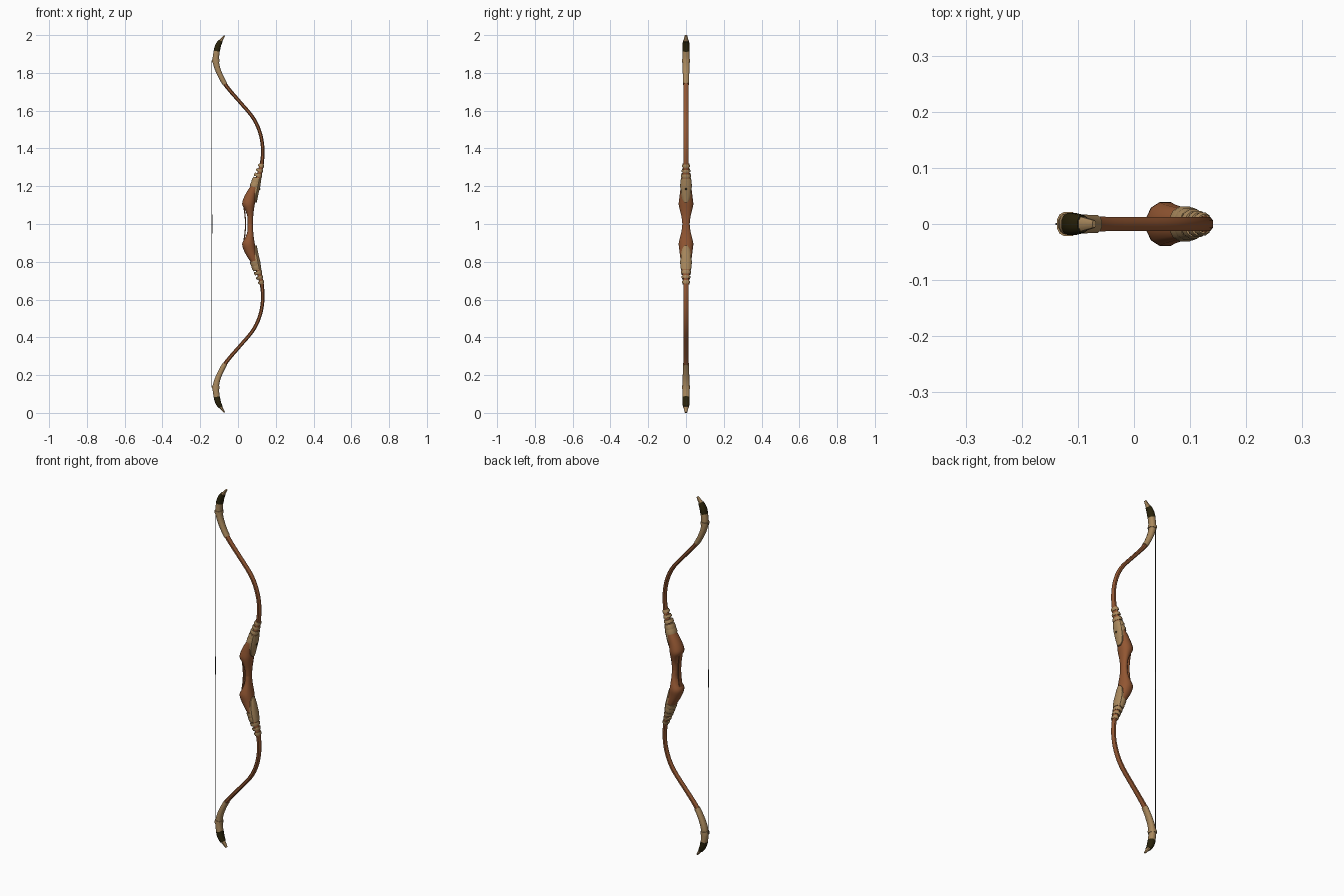
import bpy, bmesh, math
from mathutils import Vector

if "Cube" in bpy.data.objects:
    bpy.data.objects.remove(bpy.data.objects["Cube"])


def material(name, rgb):
    m = bpy.data.materials.new(name)
    m.diffuse_color = (*rgb, 1)
    m.use_nodes = True
    m.node_tree.nodes["Principled BSDF"].inputs["Base Color"].default_value = m.diffuse_color
    return m


WOOD = material("red brown wood", (0.29, 0.094, 0.032))
WRAP = material("tan leather", (0.40, 0.25, 0.11))
HORN = material("dark horn", (0.022, 0.016, 0.003))
STRING = material("grey string", (0.07, 0.07, 0.07))


def spline(rows, steps=8):
    """Catmull-Rom through rows of numbers."""
    pts = [Vector(r) for r in rows]
    pts = [pts[0] * 2 - pts[1]] + pts + [pts[-1] * 2 - pts[-2]]
    out = []
    for a, b, c, d in zip(pts, pts[1:], pts[2:], pts[3:]):
        for i in range(steps):
            t = i / steps
            out.append(0.5 * (2 * b + (c - a) * t + (2 * a - 5 * b + 4 * c - d) * t * t
                              + (3 * b - a - 3 * c + d) * t ** 3))
    return out + [pts[-2]]


def sweep(name, rows, mat, sides=12, power=0.8, angle=40, follow=True):
    """Loft oval sections (x, z, half thickness, half width), mirrored about z = 1."""
    for tag, flip in (("upper", 1), ("lower", -1)):
        bm = bmesh.new()
        rings = []
        for i, (x, z, t, w) in enumerate(rows):
            p, q = rows[max(i - 1, 0)], rows[min(i + 1, len(rows) - 1)]
            d = Vector((q[0] - p[0], q[1] - p[1])).normalized() if follow else Vector((0, 1))
            ring = []
            for k in range(sides):
                a = 2 * math.pi * (k + 0.5) / sides
                u = math.copysign(abs(math.cos(a)) ** power, math.cos(a)) * t
                v = math.copysign(abs(math.sin(a)) ** power, math.sin(a)) * w
                ring.append(bm.verts.new((x + d.y * u, v, 1 + flip * (z - d.x * u - 1))))
            rings.append(ring)
        for r, s in zip(rings, rings[1:]):
            for k in range(sides):
                n = (k + 1) % sides
                bm.faces.new((r[k], r[n], s[n], s[k]))
        bm.faces.new(rings[0])
        bm.faces.new(rings[-1])
        finish(tag + "_" + name, bm, mat, angle)


def finish(name, bm, mat, angle=40):
    bmesh.ops.recalc_face_normals(bm, faces=bm.faces)
    me = bpy.data.meshes.new(name)
    bm.to_mesh(me)
    bm.free()
    me.materials.append(mat)
    ob = bpy.data.objects.new(name, me)
    bpy.context.collection.objects.link(ob)
    bpy.ops.object.select_all(action='DESELECT')
    ob.select_set(True)
    bpy.context.view_layer.objects.active = ob
    bpy.ops.object.shade_smooth_by_angle(angle=math.radians(angle))
    return ob


# Recurve limb centre line: x, z, half thickness, half width
LIMB = spline([
    (0.108, 1.24, .013, .017), (0.126, 1.32, .011, .014), (0.131, 1.40, .010, .013),
    (0.116, 1.485, .010, .013), (0.078, 1.565, .010, .013), (0.002, 1.655, .010, .013),
    (-0.065, 1.735, .011, .014), (-0.104, 1.81, .013, .016), (-0.117, 1.86, .015, .017),
    (-0.115, 1.90, .015, .017), (-0.103, 1.95, .012, .016), (-0.071, 1.998, .003, .006)])


def limb_at(z, extra=0.0):
    for a, b in zip(LIMB, LIMB[1:]):
        if z <= b[1]:
            break
    p = a.lerp(b, (z - a[1]) / (b[1] - a[1]))
    return (p[0], z, p[2] + extra, p[3] + extra)


def limb_slice(z0, z1, n, extra=0.0):
    return [limb_at(z0 + (z1 - z0) * i / n, extra) for i in range(n + 1)]


# Limbs, leather tip sleeves, dark horn caps and pale points
sweep("limb", limb_slice(1.25, 1.77, 24), WOOD, 8)
sweep("tip_sleeve", limb_slice(1.74, 1.925, 10, 0.002), WRAP)
sweep("horn_cap", limb_slice(1.915, 1.97, 6, 0.003), HORN)
sweep("tip_point", limb_slice(1.962, 1.998, 4, 0.001), WRAP, 8)

# Leather nock collar holding the string
sweep("nock_collar", limb_slice(1.855, 1.872, 2, 0.005), WRAP)

# Riser with flared shoulders: back x, front x, height, half width
RISER = [(.050, .080, 1.0, .020), (.049, .081, 1.04, .025), (.036, .085, 1.075, .034),
         (.021, .090, 1.105, .040), (.030, .096, 1.14, .036), (.052, .106, 1.18, .031),
         (.076, .116, 1.215, .026), (.098, .126, 1.26, .020), (.115, .137, 1.32, .015)]
riser = spline([((a + b) / 2, z, (b - a) / 2, w) for a, b, z, w in RISER], 3)
sweep("riser", [tuple(r) for r in riser], WOOD, 12, 0.9, 50, False)

# Narrow grip strip standing off the back of the riser
sweep("grip_strip", [(.040, 1.0, .003, .012), (.038, 1.04, .003, .013),
                     (.032, 1.09, .004, .014)], WOOD, 8, 0.6)

# Leather binding over the riser ends; the outer turns leave wood showing between
for i, (z, h) in enumerate(((1.195, .027), (1.22, .025), (1.25, .017), (1.277, .014),
                            (1.302, .016))):
    rows = []
    for j, grow in ((0, .003), (h * 0.45, .0045), (h, .002)):
        f = min((z + j - 1.195) / 0.13, 1)
        back, front = .064 + f * .054 - 0.01 * f * (1 - f), .112 + f * .026
        rows.append(((back + front) / 2, z + j, (front - back) / 2 + grow,
                     .029 - .014 * f + grow))
    sweep("binding_%d" % i, rows, WRAP, 12, 0.9, 35)

# Leather tongue down the front of the riser
sweep("leather_tongue", [(.094, 1.115, .006, .010), (.091, 1.13, .012, .020),
                         (.092, 1.16, .017, .027), (.099, 1.20, .020, .030),
                         (.108, 1.24, .016, .027)], WRAP, 12, 0.9, 35, False)

# Small rivet on the upper tongue
bm = bmesh.new()
bmesh.ops.create_uvsphere(bm, u_segments=8, v_segments=6, radius=0.005)
bmesh.ops.translate(bm, verts=bm.verts, vec=(.114, 0, 1.185))
finish("tongue_rivet", bm, HORN)


# Bowstring with thicker centre serving
def rod(name, radius, z0, z1):
    bm = bmesh.new()
    bmesh.ops.create_cone(bm, cap_ends=True, segments=8, radius1=radius, radius2=radius,
                          depth=z1 - z0)
    bmesh.ops.translate(bm, verts=bm.verts, vec=(-.138, 0, (z0 + z1) / 2))
    finish(name, bm, STRING)


rod("bowstring", 0.0016, 0.135, 1.865)
rod("string_serving", 0.0022, 0.95, 1.05)
